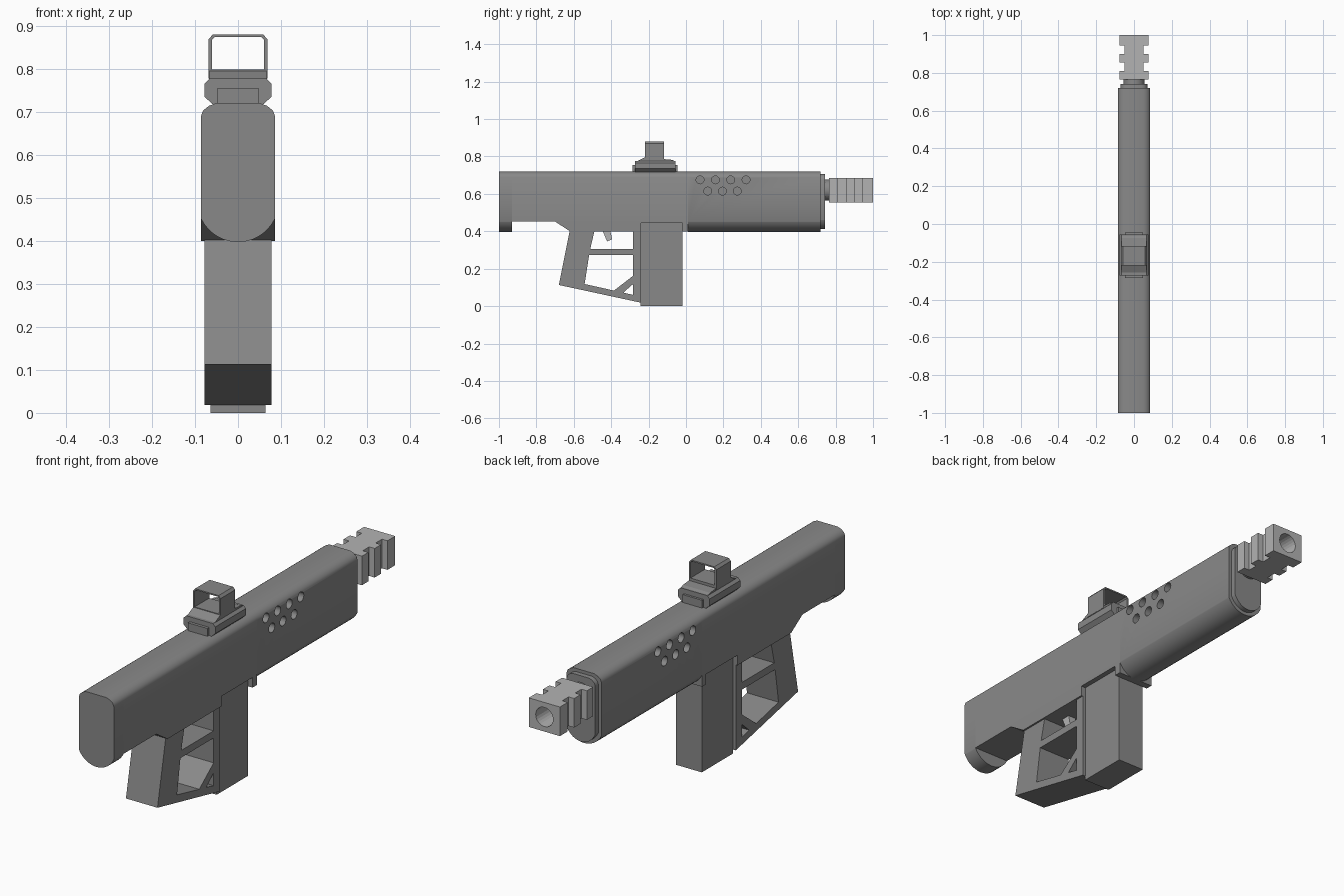
import bpy, bmesh, math
from mathutils import Matrix

if "Cube" in bpy.data.objects:
    bpy.data.objects.remove(bpy.data.objects["Cube"])


def material(name, v):
    m = bpy.data.materials.new(name)
    m.diffuse_color = (v, v, v, 1)
    m.use_nodes = True
    m.node_tree.nodes["Principled BSDF"].inputs["Base Color"].default_value = m.diffuse_color
    return m


GREY = material("dark grey", 0.25)
LIGHT = material("light grey", 0.45)

PLACE = {'x': lambda p, d: (d, p[0], p[1]),
         'y': lambda p, d: (p[0], d, p[1]),
         'z': lambda p, d: (p[0], p[1], d)}


def add_prism(bm, pts, axis, a, b):
    lo = [bm.verts.new(PLACE[axis](p, a)) for p in pts]
    hi = [bm.verts.new(PLACE[axis](p, b)) for p in pts]
    n = len(pts)
    bm.faces.new(lo)
    bm.faces.new(hi[::-1])
    for i in range(n):
        bm.faces.new((lo[i], hi[i], hi[(i + 1) % n], lo[(i + 1) % n]))


def finish(name, bm, mat, smooth=False):
    bmesh.ops.recalc_face_normals(bm, faces=bm.faces)
    me = bpy.data.meshes.new(name)
    bm.to_mesh(me)
    bm.free()
    me.materials.append(mat)
    ob = bpy.data.objects.new(name, me)
    bpy.context.collection.objects.link(ob)
    if smooth:
        bpy.context.view_layer.objects.active = ob
        ob.select_set(True)
        bpy.ops.object.shade_smooth_by_angle(angle=math.radians(32))
        ob.select_set(False)
    return ob


def prism(name, pts, axis, a, b, mat=GREY, smooth=False):
    bm = bmesh.new()
    add_prism(bm, pts, axis, a, b)
    return finish(name, bm, mat, smooth)


def rect(x0, x1, z0, z1):
    return [(x0, z0), (x1, z0), (x1, z1), (x0, z1)]


def circle(cx, cz, r, n=24):
    return [(cx + r * math.cos(2 * math.pi * i / n), cz + r * math.sin(2 * math.pi * i / n)) for i in range(n)]


def mirrored(half):
    return half + [(-x, z) for x, z in reversed(half)]


def cut(ob, prisms):
    """Subtract a set of prisms from an object."""
    bm = bmesh.new()
    for p in prisms:
        add_prism(bm, *p)
    cutter = finish(ob.name + "_cutter", bm, ob.data.materials[0])
    cutter.hide_render = True
    cutter.hide_set(True)
    mod = ob.modifiers.new("cut", 'BOOLEAN')
    mod.operation = 'DIFFERENCE'
    mod.solver = 'EXACT'
    mod.object = cutter
    bpy.context.view_layer.objects.active = ob
    bpy.ops.object.modifier_apply(modifier=mod.name)
    bpy.data.objects.remove(cutter)


# Receiver cross-sections: rounded shoulders, with round or flat belly
W = 0.086
shoulder = [(W, 0.69), (0.081, 0.703), (0.067, 0.714), (0.05, 0.72)]
R = (W ** 2 + 0.055 ** 2) / 0.11
arc = []
for i in range(-8, 9):
    x = W * math.sin(i / 8 * math.pi / 2)
    arc.append((x, 0.397 + R - math.sqrt(R * R - x * x)))
round_section = arc + shoulder + [(-x, z) for x, z in reversed(shoulder)]
flat_section = mirrored([(W, 0.452)] + shoulder)

prism("rear_cap", round_section, 'y', -1.0, -0.93, smooth=True)
prism("receiver", flat_section, 'y', -0.93, 0.01, smooth=True)
handguard = prism("handguard", round_section, 'y', 0.01, 0.72)
prism("lower_receiver",
      [(-0.70, 0.452), (-0.62, 0.40), (-0.24, 0.40), (-0.24, 0.445),
       (-0.02, 0.445), (-0.02, 0.40), (0.01, 0.40), (0.01, 0.452)], 'x', -W, W)

# Vent holes on both sides
vents = [(0.075 + 0.082 * i, 0.675) for i in range(4)] + [(0.116 + 0.079 * i, 0.615) for i in range(3)]
cut(handguard, [(circle(y, z, 0.021, 20), 'x', s * 0.055, s * 0.12) for y, z in vents for s in (-1, 1)])
bpy.context.view_layer.objects.active = handguard
handguard.select_set(True)
bpy.ops.object.shade_smooth_by_angle(angle=math.radians(32))
handguard.select_set(False)

# Front plate and barrel
prism("front_plate", [(x * 0.82, 0.56 + (z - 0.56) * 0.91) for x, z in round_section],
      'y', 0.72, 0.742, smooth=True)
prism("barrel", circle(0, 0.62, 0.056, 32), 'y', 0.74, 0.77, smooth=True)

# Muzzle brake with side notches and bore
m, n = 0.077, 0.05
side = [(m, 0.765), (m, 0.81), (n, 0.81), (n, 0.855), (m, 0.855), (m, 0.90),
        (n, 0.90), (n, 0.945), (m, 0.945), (m, 1.0)]
brake = prism("muzzle_brake", mirrored(side), 'z', 0.555, 0.685, LIGHT)
cut(brake, [(circle(0, 0.62, 0.043), 'y', 0.82, 1.1)])

# Skeleton grip with three windows
grip = prism("grip", [(-0.622, 0.402), (-0.68, 0.113), (-0.24, 0.018), (-0.24, 0.402)], 'x', -0.078, 0.078)
windows = [
    [(-0.485, 0.42), (-0.512, 0.305), (-0.283, 0.305), (-0.283, 0.42)],
    [(-0.518, 0.273), (-0.542, 0.118), (-0.385, 0.083), (-0.283, 0.162), (-0.283, 0.273)],
    [(-0.335, 0.072), (-0.283, 0.06), (-0.283, 0.118)]]
cut(grip, [(w, 'x', -0.1, 0.1) for w in windows])

# Trigger and magazine
prism("trigger", [(-0.447, 0.405), (-0.405, 0.405), (-0.395, 0.357), (-0.422, 0.346)], 'x', -0.018, 0.018, LIGHT)
prism("magazine", rect(-0.242, -0.02, 0.0, 0.45), 'x', -0.064, 0.064)

# Reflex sight: base, end blocks, plate and open hood
prism("sight_base", mirrored([(0.06, 0.718), (0.078, 0.735), (0.078, 0.765), (0.066, 0.777)]), 'y', -0.272, -0.055)
prism("sight_end_blocks", rect(-0.048, 0.048, 0.718, 0.755), 'y', -0.285, -0.045)
prism("sight_plate", [(-0.26, 0.776), (-0.06, 0.776), (-0.075, 0.782), (-0.22, 0.795)], 'x', -0.067, 0.067)
hood = prism("sight_hood", mirrored([(0.068, 0.777), (0.068, 0.869), (0.058, 0.88)]), 'y', -0.22, -0.117)
cut(hood, [(mirrored([(0.06, 0.798), (0.06, 0.868), (0.054, 0.874)]), 'y', -0.3, 0.0)])
